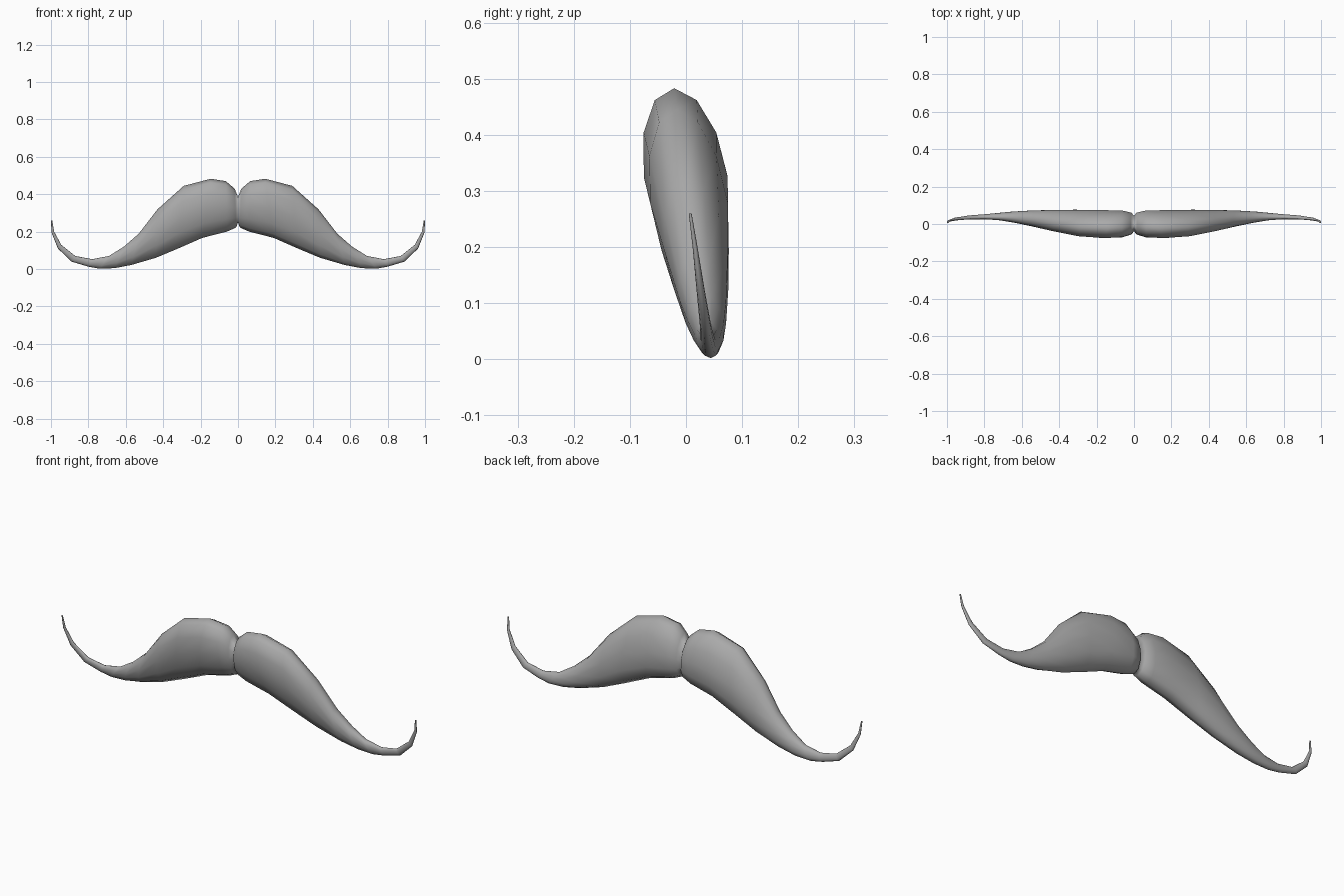
import bpy, bmesh, math

cube = bpy.data.objects.get("Cube")
if cube:
    bpy.data.objects.remove(cube, do_unlink=True)

SIDES = 12
LEAN = 0.13  # upper edge tips toward the front

# Cross-sections: upper edge x, z; lower edge x, z; front y, back y
SECTIONS = [
    (0.0, 0.385, 0.0, 0.25, -0.04, 0.045),
    (0.018, 0.43, 0.01, 0.222, -0.058, 0.062),
    (0.065, 0.47, 0.06, 0.2, -0.073, 0.074),
    (0.145, 0.483, 0.19, 0.167, -0.078, 0.077),
    (0.29, 0.445, 0.32, 0.11, -0.067, 0.078),
    (0.43, 0.32, 0.44, 0.06, -0.04, 0.077),
    (0.53, 0.19, 0.57, 0.022, -0.013, 0.073),
    (0.61, 0.12, 0.66, 0.005, 0.005, 0.068),
    (0.69, 0.07, 0.74, 0.002, 0.019, 0.06),
    (0.78, 0.053, 0.80, 0.013, 0.025, 0.053),
    (0.87, 0.07, 0.89, 0.04, 0.025, 0.046),
    (0.945, 0.13, 0.963, 0.11, 0.019, 0.034),
    (0.983, 0.2, 0.997, 0.195, 0.012, 0.021),
    (0.993, 0.26, 1.0, 0.26, 0.005, 0.01),
]


def add_ring(bm, top_x, top_z, low_x, low_z, front, back):
    """Rounded section spanning the upper and lower edges."""
    cx, cz = (top_x + low_x) / 2, (top_z + low_z) / 2
    rx, rz = (top_x - low_x) / 2, (top_z - low_z) / 2
    shift = -LEAN * rz
    depth = math.sqrt(max(((back - front) / 2) ** 2 - shift ** 2, 0))
    ring = []
    for i in range(SIDES):
        a = 2 * math.pi * i / SIDES
        s, c = math.sin(a), math.cos(a)
        y = (front + back) / 2 + depth * c + shift * s
        ring.append(bm.verts.new((cx + rx * s, y, cz + rz * s)))
    return ring


# One half, lofted from the centre to the curled tip
bm = bmesh.new()
rings = [add_ring(bm, *section) for section in SECTIONS]
for a, b in zip(rings, rings[1:]):
    for i in range(SIDES):
        j = (i + 1) % SIDES
        bm.faces.new((a[i], a[j], b[j], b[i]))
bm.faces.new(rings[-1])
bmesh.ops.recalc_face_normals(bm, faces=bm.faces)
mesh = bpy.data.meshes.new("moustache")
bm.to_mesh(mesh)
bm.free()
moustache = bpy.data.objects.new("moustache", mesh)
bpy.context.collection.objects.link(moustache)

# Plain grey colour
grey = bpy.data.materials.new("grey")
grey.use_nodes = True
colour = (0.4, 0.4, 0.4, 1)
grey.diffuse_color = colour
grey.node_tree.nodes["Principled BSDF"].inputs["Base Color"].default_value = colour
mesh.materials.append(grey)

# Smooth surface, then the matching half
bpy.context.view_layer.objects.active = moustache
moustache.select_set(True)
bpy.ops.object.shade_smooth_by_angle(angle=math.radians(60))
mirror = moustache.modifiers.new("mirror", 'MIRROR')
mirror.use_axis[0] = True
mirror.use_clip = True
